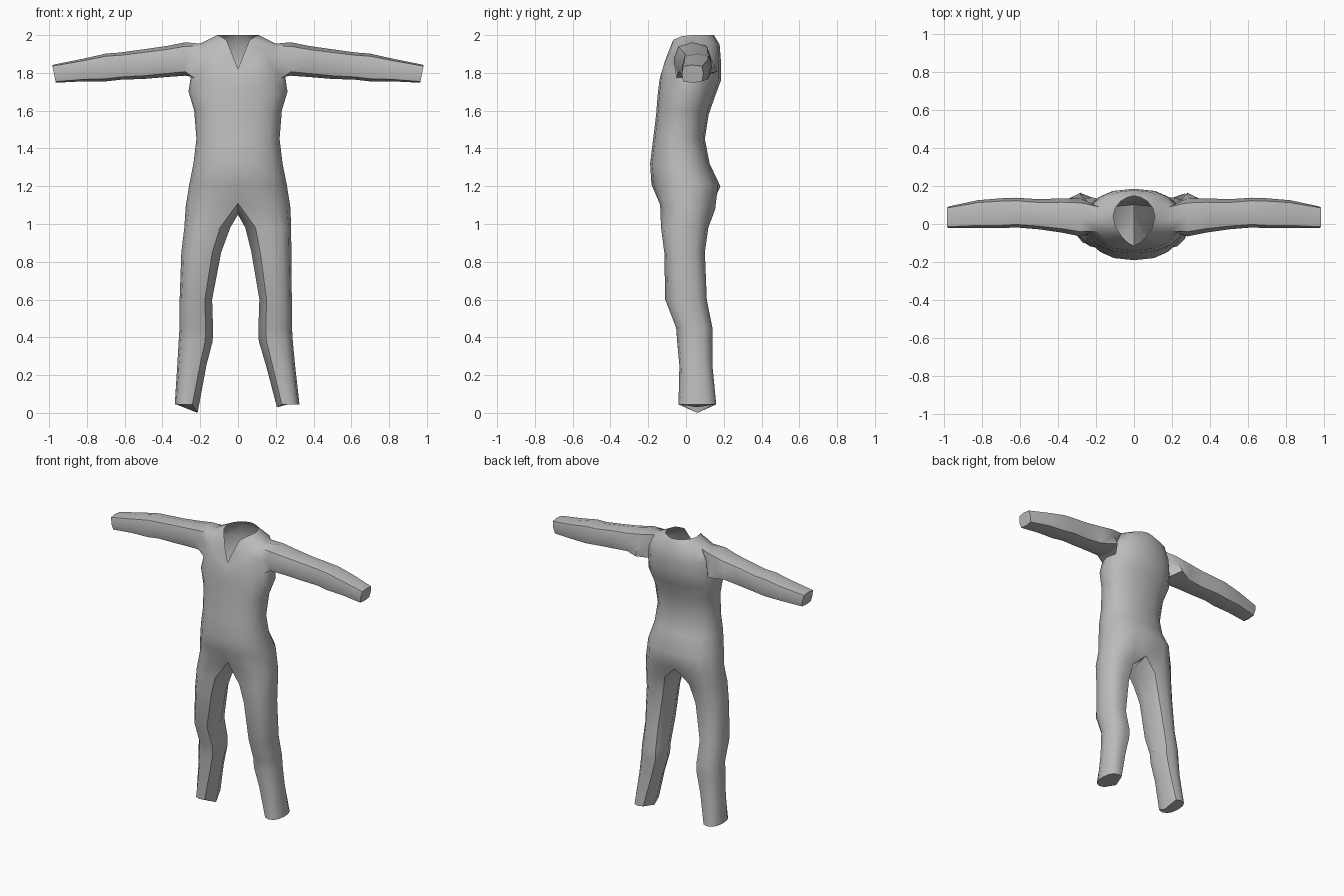
import bpy, bmesh, math

if "Cube" in bpy.data.objects:
    bpy.data.objects.remove(bpy.data.objects["Cube"])

bm = bmesh.new()


def spow(v, p):
    return math.copysign(abs(v) ** p, v)


def skin(a, b, closed=False, skip=()):
    """Join two equal rows of vertices with quads."""
    n = len(a)
    for i in range(n if closed else n - 1):
        if i not in skip:
            j = (i + 1) % n
            bm.faces.new((a[i], a[j], b[j], b[i]))


def half_ring(zf, zs, zb, w, yf, yb):
    """Nine points from front centre, round the side, to back centre."""
    row = []
    for i in range(9):
        t = math.radians(-90 + 22.5 * i)
        c, s = math.cos(t), math.sin(t)
        x = 0 if i in (0, 8) else w * spow(c, 0.85)
        ze = zf if s < 0 else zb
        row.append(bm.verts.new((x, (yf + yb) / 2 + (yb - yf) / 2 * spow(s, 0.9),
                                 ze + (zs - ze) * c)))
    return row


# Collar edge: V at the front, raised round the back
collar = [bm.verts.new(p) for p in (
    (0, -.115, 1.82), (.032, -.098, 1.90), (.062, -.068, 1.975), (.095, -.02, 1.995),
    (.11, .04, 2.0), (.098, .085, 2.0), (.07, .12, 2.0), (.035, .14, 2.0), (0, .148, 2.0))]

# Torso rows: front z, side z, back z, half width, front y, back y
rows = [collar] + [half_ring(*r) for r in (
    (1.79, 1.955, 1.95, .20, -.125, .178),
    (1.765, 1.87, 1.86, .24, -.14, .185),
    (1.70, 1.78, 1.76, .25, -.148, .185),
    (1.66, 1.70, 1.68, .262, -.152, .155),
    (1.58, 1.60, 1.58, .232, -.158, .12),
    (1.45, 1.45, 1.45, .22, -.174, .10),
    (1.32, 1.32, 1.32, .236, -.19, .125),
    (1.21, 1.21, 1.20, .258, -.183, .182),
    (1.11, 1.09, 1.07, .277, -.148, .165))]
for k in range(len(rows) - 1):
    skin(rows[k], rows[k + 1], skip=(3, 4) if k in (1, 2) else ())

# Legs: each begins at half of the hip row plus a crotch point
hip = rows[-1]
hip[0].co.y, hip[8].co.y = -.115, .125
prev = hip + [bm.verts.new((0, .03, 1.05))]
for z, xi, xo, yf, yb in (
        (.98, .04, .283, -.132, .118), (.85, .08, .291, -.115, .10),
        (.60, .125, .297, -.11, .11), (.45, .12, .298, -.052, .14),
        (.38, .122, .302, -.047, .14), (.25, .158, .312, -.035, .14),
        (.045, .21, .33, -.04, .16)):
    ring = []
    for i in range(10):
        t = math.radians(-120 + 30 * i if i < 9 else 180)
        ring.append(bm.verts.new((
            (xi + xo) / 2 + (xo - xi) / 2 * spow(math.cos(t), 0.85),
            (yf + yb) / 2 + (yb - yf) / 2 * spow(math.sin(t), 0.85), z)))
    skin(prev, ring, closed=True)
    prev = ring
prev[9].co.z = .01
bm.faces.new(prev)

# Sleeves: grown from the armhole left in the torso
a, b, c = rows[1:4]
prev = [a[3], a[4], a[5], b[5], c[5], c[4], c[3], b[3]]
for n, (x, y0, y1, z0, z1, p) in enumerate((
        (.28, -.065, .135, 1.785, 1.962, .8), (.38, -.045, .135, 1.778, 1.942, .75),
        (.50, -.028, .13, 1.768, 1.925, .7), (.62, -.018, .138, 1.764, 1.908, .65),
        (.70, -.022, .135, 1.755, 1.902, .6), (.82, -.02, .125, 1.755, 1.875, .55),
        (.975, -.022, .092, 1.748, 1.842, .4))):
    ring = []
    for i in range(8):
        t = math.radians(45 + 45 * i)
        s = math.sin(t) if i not in (3, 7) else 0
        co = math.cos(t) if i not in (1, 5) else 0
        z = (z0 + z1) / 2 + (z1 - z0) / 2 * spow(s, p)
        tilt = (z - 1.8) * .2 if x > .9 else 0
        ring.append(bm.verts.new((
            x + tilt, (y0 + y1) / 2 - (y1 - y0) / 2 * spow(co, p), z)))
    if n == 0:
        ring[4].co.y = .165  # underarm fold at the back
    skin(prev, ring, closed=True)
    prev = ring
bm.faces.new(prev)

# Mirror to the other side, then lean the lower legs a touch
bmesh.ops.mirror(bm, geom=bm.verts[:] + bm.edges[:] + bm.faces[:],
                 axis='X', merge_dist=0.0005)
bmesh.ops.remove_doubles(bm, verts=bm.verts[:], dist=0.0005)
for v in bm.verts:
    if v.co.z < 1.0:
        v.co.x -= .012 * min(1, (1.0 - v.co.z) / .2) * min(1, .3 + v.co.z * 2)
        if v.co.z < .02:
            v.co.z = 0.0 if v.co.x < 0 else .03
bmesh.ops.recalc_face_normals(bm, faces=bm.faces[:])

mesh = bpy.data.meshes.new("jumpsuit")
bm.to_mesh(mesh)
bm.free()
suit = bpy.data.objects.new("jumpsuit", mesh)
bpy.context.collection.objects.link(suit)

grey = bpy.data.materials.new("grey_cloth")
grey.diffuse_color = (.5, .5, .5, 1)
grey.use_nodes = True
grey.node_tree.nodes["Principled BSDF"].inputs["Base Color"].default_value = grey.diffuse_color
mesh.materials.append(grey)

bpy.context.view_layer.objects.active = suit
suit.select_set(True)
bpy.ops.object.shade_smooth_by_angle(angle=math.radians(50))
